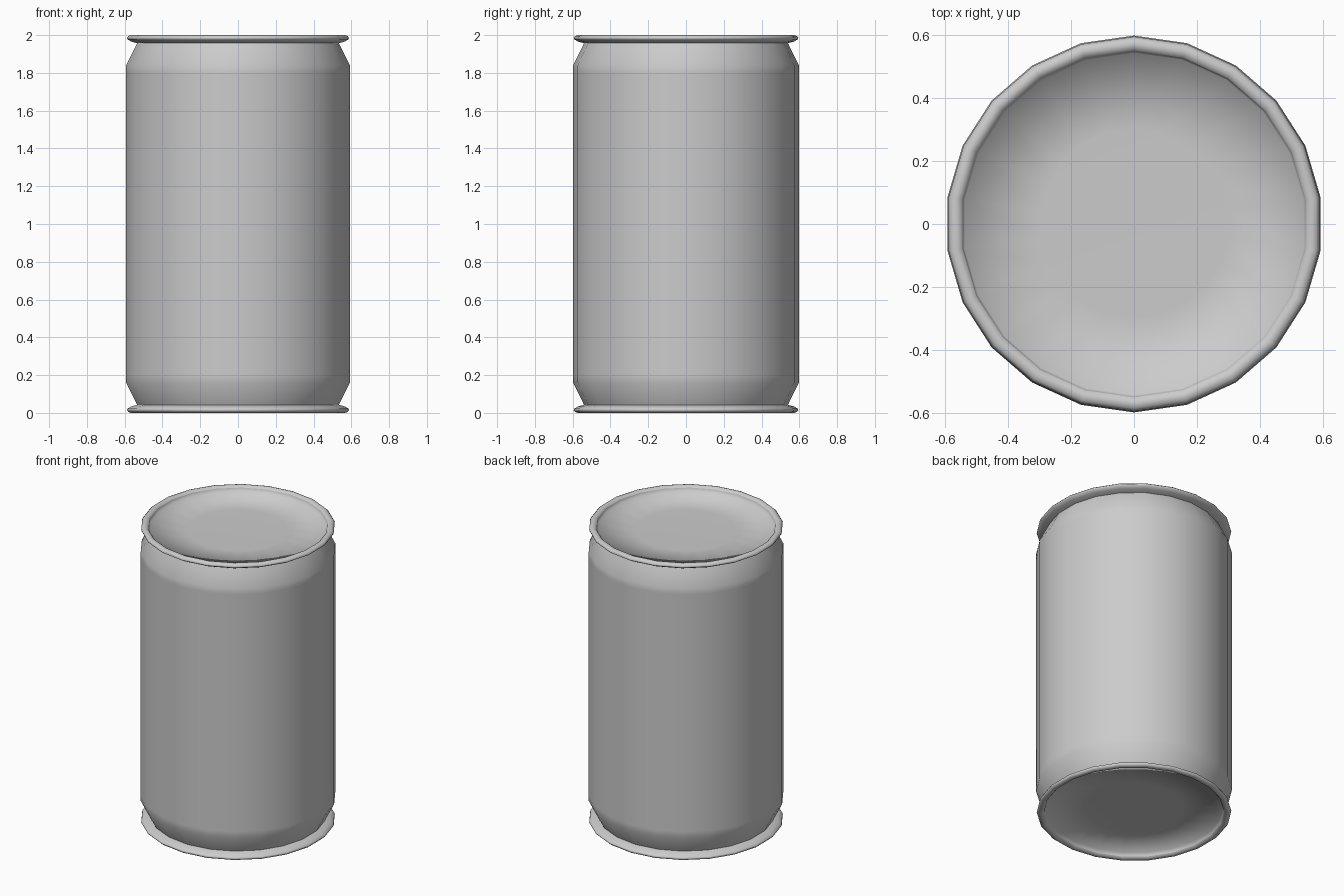
import bpy, bmesh, math

cube = bpy.data.objects.get("Cube")
if cube:
    bpy.data.objects.remove(cube, do_unlink=True)

SIDES = 22
HEIGHT = 2.0

metal = bpy.data.materials.new("light grey metal")
metal.use_nodes = True
colour = (0.6, 0.6, 0.6, 1)
metal.diffuse_color = colour
metal.node_tree.nodes["Principled BSDF"].inputs["Base Color"].default_value = colour


def lathe(name, profile, cap=False):
    """Turn a (radius, height) profile round z; cap closes its last ring."""
    bm = bmesh.new()
    rings = []
    for r, z in profile:
        ring = []
        for i in range(SIDES):
            a = math.pi / 2 + math.tau * i / SIDES
            ring.append(bm.verts.new((r * math.cos(a), r * math.sin(a), z)))
        rings.append(ring)
    for low, high in zip(rings, rings[1:]):
        for i in range(SIDES):
            j = (i + 1) % SIDES
            bm.faces.new((low[i], low[j], high[j], high[i]))
    if cap:
        bm.faces.new(rings[-1])
    for f in bm.faces:
        f.smooth = True
    mesh = bpy.data.meshes.new(name)
    bm.to_mesh(mesh)
    bm.free()
    mesh.materials.append(metal)
    obj = bpy.data.objects.new(name, mesh)
    bpy.context.collection.objects.link(obj)
    return obj


def flipped(profile):
    return [(r, HEIGHT - z) for r, z in profile]


def flip_faces(obj):
    obj.data.flip_normals()


# Straight wall with tapered necks at both ends
neck = [(0.598, 1.80), (0.598, 1.84), (0.54, 1.957)]
lathe("can_body", flipped(neck)[::-1] + neck)

# Rolled rim, from the neck over the lip to its inner edge
rim = [(0.54, 1.957), (0.572, 1.966), (0.592, 1.978), (0.595, 1.986),
       (0.585, 1.996), (0.572, 2.0), (0.558, 1.997), (0.55, 1.988)]

# Shallow recessed end panel with a short upright wall
lid = [(0.55, 1.988), (0.543, 1.963), (0.3, 1.956)]

lathe("top_rim", rim)
lathe("top_lid", lid, cap=True)
flip_faces(lathe("bottom_rim", flipped(rim)))
flip_faces(lathe("bottom_lid", flipped(lid), cap=True))
